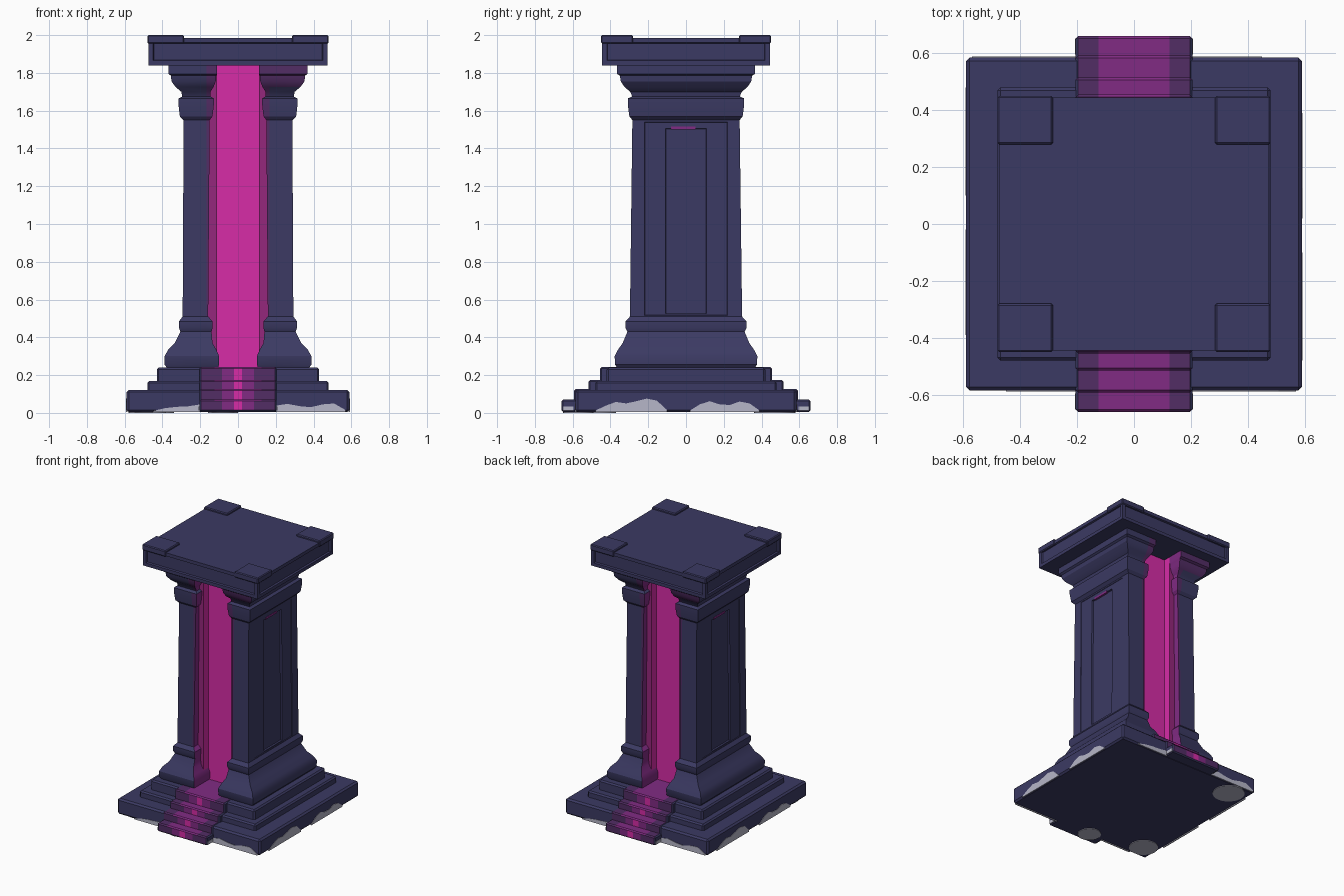
import bpy, bmesh, math
from mathutils import Vector

if "Cube" in bpy.data.objects:
    bpy.data.objects.remove(bpy.data.objects["Cube"])


def material(name, rgb):
    m = bpy.data.materials.new(name)
    m.use_nodes = True
    m.diffuse_color = (*rgb, 1)
    node = next(n for n in m.node_tree.nodes if n.type == "BSDF_PRINCIPLED")
    node.inputs["Base Color"].default_value = (*rgb, 1)
    return m


NAVY = material("navy stone", (0.044, 0.042, 0.125))
PINK = material("glowing pink", (0.68, 0.025, 0.39))
MAGENTA = material("deep magenta", (0.3, 0.02, 0.2))
PURPLE = material("purple", (0.22, 0.024, 0.23))
DUSK = material("dusky purple", (0.085, 0.026, 0.13))
GREY = material("pale grey", (0.47, 0.47, 0.58))


def finish(name, bm, mats, rule=None):
    """Turn a bmesh into an object; rule picks each face's material index."""
    bmesh.ops.recalc_face_normals(bm, faces=bm.faces)
    bm.normal_update()
    if rule:
        for f in bm.faces:
            f.material_index = rule(f)
    mesh = bpy.data.meshes.new(name)
    bm.to_mesh(mesh)
    bm.free()
    ob = bpy.data.objects.new(name, mesh)
    bpy.context.collection.objects.link(ob)
    for m in mats:
        mesh.materials.append(m)
    bpy.ops.object.select_all(action="DESELECT")
    ob.select_set(True)
    bpy.context.view_layer.objects.active = ob
    bpy.ops.object.shade_smooth_by_angle(angle=math.radians(30))
    return ob


def box_mesh(lo, hi, bevel=0.0):
    lo, hi = Vector(lo), Vector(hi)
    bm = bmesh.new()
    bmesh.ops.create_cube(bm, size=1)
    for v in bm.verts:
        v.co = (lo + hi) / 2 + v.co * (hi - lo)
    if bevel:
        bmesh.ops.bevel(bm, geom=bm.edges[:], offset=bevel, segments=1,
                        profile=0.5, affect="EDGES")
    return bm


def box(name, lo, hi, mat=NAVY, bevel=0.0):
    return finish(name, box_mesh(lo, hi, bevel), [mat])


def slice_x(bm, x):
    bmesh.ops.bisect_plane(bm, geom=bm.verts[:] + bm.edges[:] + bm.faces[:],
                           plane_co=(x, 0, 0), plane_no=(1, 0, 0))


# Plinth and its two steps
box("plinth", (-0.59, -0.585, 0.004), (0.59, 0.585, 0.122), bevel=0.012)
box("lower_step", (-0.48, -0.48, 0.1), (0.48, 0.48, 0.168), bevel=0.01)
box("upper_step", (-0.43, -0.42, 0.15), (0.43, 0.42, 0.24), bevel=0.01)

# Stairs through the plinth, front and back, with a glow down the middle
STAIR_CUTS = (0.022, 0.085, 0.125)


def stair_rule(f):
    x, n = abs(f.calc_center_median().x), f.normal
    if abs(n.x) > 0.6 or n.z < -0.5:
        return 0
    riser = abs(n.y) > 0.8
    if riser and x < STAIR_CUTS[0]:
        return 3
    return 2 if x < STAIR_CUTS[1 if riser else 2] else 1


for i, (depth, top) in enumerate([(0.66, 0.07), (0.592, 0.126), (0.515, 0.175), (0.455, 0.243)]):
    bm = box_mesh((-0.205, -depth, 0.006 + i * 0.01), (0.205, depth, top), 0.008)
    for cut in STAIR_CUTS:
        slice_x(bm, cut)
        slice_x(bm, -cut)
    finish(f"stair_{i + 1}", bm, [NAVY, DUSK, PURPLE, PINK], stair_rule)

# Glowing core
box("glowing_core", (-0.118, -0.19, 0.2), (0.118, 0.19, 1.86), PINK)

# Moulded pillars: height, inner x, outer x, half depth
PROFILE = [
    (0.23, 0.11, 0.37, 0.36), (0.255, 0.1, 0.388, 0.375), (0.3, 0.1, 0.388, 0.378),
    (0.335, 0.115, 0.37, 0.36), (0.37, 0.135, 0.335, 0.335), (0.43, 0.14, 0.305, 0.31),
    (0.45, 0.135, 0.312, 0.32), (0.485, 0.135, 0.312, 0.32), (0.51, 0.158, 0.293, 0.297),
    (1.55, 0.15, 0.288, 0.284), (1.57, 0.135, 0.308, 0.3), (1.63, 0.128, 0.315, 0.308),
    (1.665, 0.128, 0.315, 0.308), (1.675, 0.145, 0.295, 0.285), (1.7, 0.145, 0.3, 0.295),
    (1.725, 0.13, 0.33, 0.325), (1.755, 0.118, 0.352, 0.345), (1.785, 0.116, 0.355, 0.35),
    (1.795, 0.112, 0.368, 0.365), (1.85, 0.112, 0.368, 0.365),
]


def sink(bm, face, half, lo, hi, depth):
    """Sink a rectangular panel of given size into an x-facing face."""
    s = 1 if face.calc_center_median().x > 0 else -1
    bmesh.ops.inset_region(bm, faces=[face], thickness=0.01)
    mid = face.calc_center_median()
    rim = [(v, v.co.y > 0, v.co.z > mid.z) for v in face.verts]
    for v, back, up in rim:
        v.co.y, v.co.z = (half if back else -half), (hi if up else lo)
    bmesh.ops.inset_region(bm, faces=[face], thickness=0.003)
    for v in face.verts:
        v.co.x -= s * depth


def pillar_rule(f):
    """Purple towards the core, dusky along the shaft's inner edges and two cap ends."""
    c, n = f.calc_center_median(), f.normal
    if n.x * c.x < 0 and abs(n.x) > 0.7:
        return 1
    if abs(n.y) > 0.5:
        glowing_edge = abs(c.x) < 0.17 and c.z > 0.5
        tinted_cap = c.x * c.y < 0 and c.z > 1.735
        return 2 if glowing_edge or tinted_cap else 0
    return 0


for side, s in (("left", 1), ("right", -1)):
    bm = bmesh.new()
    rings = []
    for z, a, b, d in PROFILE:
        rings.append([bm.verts.new((s * x, y, z)) for x, y in
                      ((a, -d), (b, -d), (b, d), (a, d))])
    for r0, r1 in zip(rings, rings[1:]):
        for k in range(4):
            j = (k + 1) % 4
            bm.faces.new((r0[k], r0[j], r1[j], r1[k]))
    bm.faces.new(rings[0])
    bm.faces.new(rings[-1])
    bmesh.ops.recalc_face_normals(bm, faces=bm.faces)
    bm.normal_update()
    shaft = max((f for f in bm.faces if f.normal.x * s > 0.9), key=lambda f: f.calc_area())
    sink(bm, shaft, 0.22, 0.515, 1.54, 0.003)
    sink(bm, shaft, 0.108, 0.525, 1.505, 0.012)
    slice_x(bm, s * 0.168)
    finish(f"{side}_pillar", bm, [NAVY, PURPLE, DUSK], pillar_rule)

    # Jamb beside the core, bright on the side facing it
    xs = sorted((s * 0.112, s * 0.17))
    finish(f"{side}_jamb", box_mesh((xs[0], -0.245, 0.235), (xs[1], 0.245, 1.845)),
           [MAGENTA, PINK], lambda f: int(f.normal.x * s < -0.7))

    # Faint glow at the head of the side panel
    xs, ys = sorted((s * 0.27, s * 0.287)), sorted((s * -0.08, s * 0.05))
    box(f"{side}_panel_glow", (xs[0], ys[0], 1.5), (xs[1], ys[1], 1.515), PURPLE)

# Top slab with sunken panels on its four sides, and raised corner blocks
bm = box_mesh((-0.474, -0.444, 1.84), (0.474, 0.444, 1.985))
bm.normal_update()
for f in [f for f in bm.faces if abs(f.normal.z) < 0.5]:
    bmesh.ops.inset_region(bm, faces=[f], thickness=0.035)
    bmesh.ops.inset_region(bm, faces=[f], thickness=0.006, depth=-0.012)
finish("top_slab", bm, [NAVY])
for side, sx in (("left", 1), ("right", -1)):
    for end, sy in (("front", -1), ("back", 1)):
        xs, ys = sorted((sx * 0.285, sx * 0.48)), sorted((sy * 0.28, sy * 0.45))
        box(f"{end}_{side}_corner_block", (xs[0], ys[0], 1.955), (xs[1], ys[1], 2.0), bevel=0.006)


# Pale worn patches along the foot of the plinth, the same after half a turn
def patch(name, axis, sign, a, b, heights):
    """Plate on a plinth wall from a to b whose wavy top passes through heights."""
    wall = 0.586 if axis == "x" else -0.581
    last = len(heights) - 1
    pts = [(a + (b - a) * k / last, h) for k, h in enumerate(heights)]
    pts = [(a, 0.004)] + pts + [(b, 0.004)]
    bm = bmesh.new()
    face = bm.faces.new([bm.verts.new((wall, u, z) if axis == "x" else (u, wall, z))
                         for u, z in pts])
    out = bmesh.ops.extrude_face_region(bm, geom=[face])["geom"]
    push = Vector((0.007, 0, 0) if axis == "x" else (0, -0.007, 0))
    bmesh.ops.translate(bm, vec=push, verts=[v for v in out if isinstance(v, bmesh.types.BMVert)])
    for v in bm.verts:
        v.co.x *= sign
        v.co.y *= sign
    finish(name, bm, [GREY])


for side, s in (("left", 1), ("right", -1)):
    patch(f"{side}_worn_patch_wide", "x", s, -0.48, -0.1,
          [0.012, 0.038, 0.058, 0.05, 0.062, 0.076, 0.065, 0.015])
    patch(f"{side}_worn_patch_narrow", "x", s, 0.02, 0.39,
          [0.012, 0.045, 0.062, 0.045, 0.042, 0.06, 0.05, 0.012])
for end, s in (("front", 1), ("back", -1)):
    patch(f"{end}_worn_patch_short", "y", s, -0.45, -0.2, [0.01, 0.025, 0.032, 0.035, 0.045])
    patch(f"{end}_worn_patch_long", "y", s, 0.2, 0.57,
          [0.038, 0.048, 0.036, 0.03, 0.045, 0.05, 0.015])
    ys = sorted((s * -0.595, s * -0.652))
    box(f"{end}_worn_stair_edge", (-0.208, ys[0], 0.012), (0.208, ys[1], 0.035), GREY)

# Round worn spots underneath
for i, (x, y, r) in enumerate([(-0.45, 0.47, 0.11), (-0.48, -0.47, 0.1), (-0.08, -0.57, 0.08)]):
    bm = bmesh.new()
    bmesh.ops.create_cone(bm, cap_ends=True, segments=24, radius1=r, radius2=r, depth=0.008)
    bmesh.ops.translate(bm, vec=(x, y, 0.004), verts=bm.verts)
    finish(f"underside_spot_{i + 1}", bm, [GREY])
